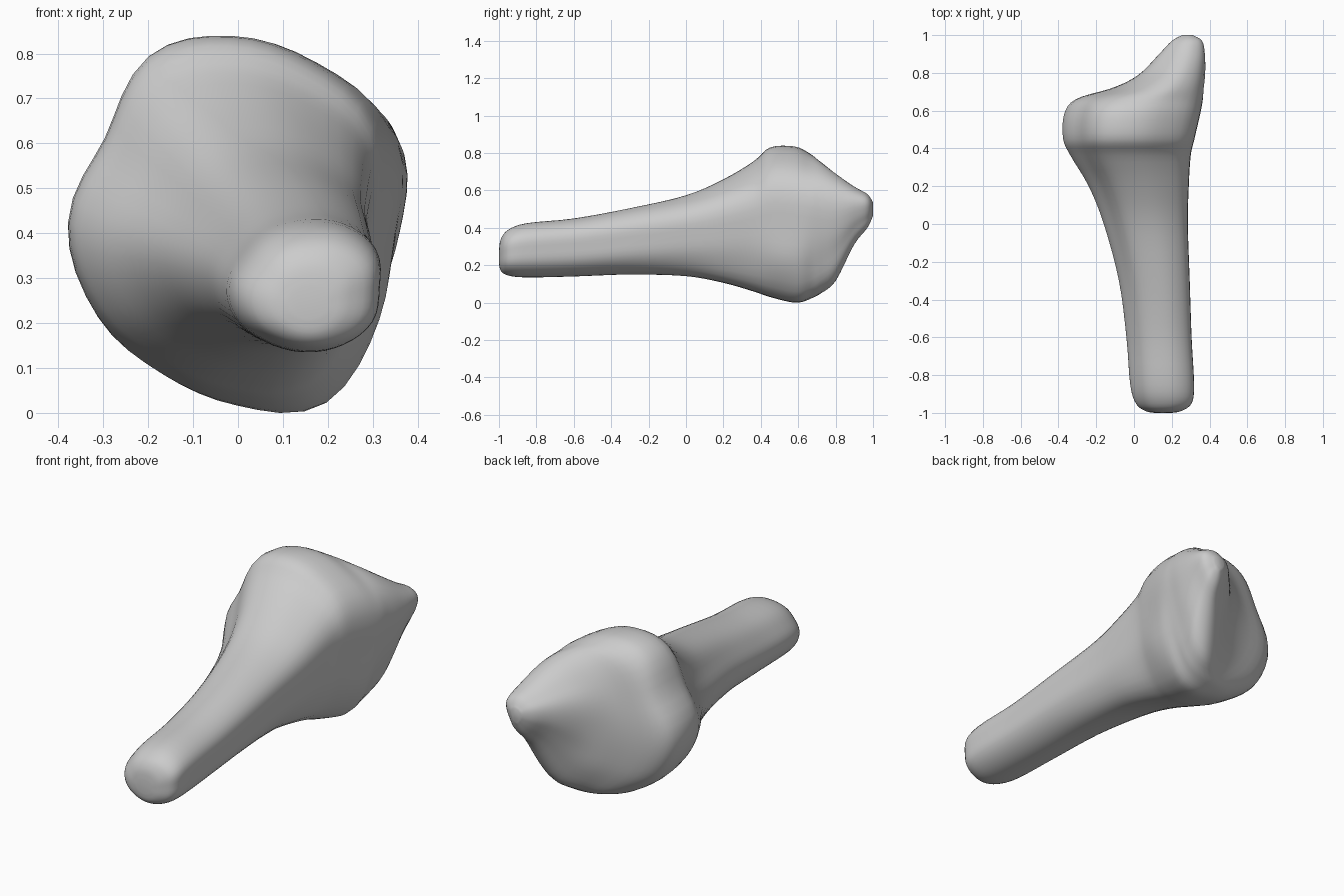
import bpy, bmesh, math
from mathutils import Vector

cube = bpy.data.objects.get("Cube")
if cube:
    bpy.data.objects.remove(cube, do_unlink=True)

SIDES = 48      # points around each ring
STEPS = 4       # rings between two stations

# Cross-section radii, counter-clockwise from +x
SHAFT = (1, 1.1, 1.06, .97, .93, .9, .98, 1, .97, 1, 1.03, 1.05)
HEAD = (.95, 1.07, 1, 1, 1.03, .91, 1.02, .97, .9, .94, 1.07, .97)
TIP = (.97, 1.19, 1.09, .98, .93, .99, .93, .83, .85, 1, .95, .86)

# Stations along the bone: y, x min, x max, z min, z max
STATIONS = (
    (-1, .11, .2, .21, .28),
    (-.99, .06, .25, .17, .34),
    (-.95, .01, .305, .145, .39),
    (-.85, -.02, .318, .135, .425),
    (-.6, -.04, .305, .14, .45),
    (-.3, -.08, .295, .15, .505),
    (0, -.16, .285, .14, .575),
    (.2, -.24, .29, .105, .66),
    (.36, -.335, .3, .06, .755),
    (.45, -.375, .32, .03, .83),
    (.58, -.37, .35, 0, .835),
    (.66, -.31, .365, .015, .8),
    (.72, -.13, .37, .045, .755),
    (.8, .02, .377, .115, .69),
    (.9, .13, .375, .31, .62),
    (.97, .2, .36, .4, .58),
    (1, .255, .31, .465, .535),
)

# Soft dents and humps: centre, radius, offset
PUSHES = (
    (Vector((.32, .5, .2)), .12, Vector((.02, 0, 0))),      # side hump
    (Vector((.05, .76, .38)), .15, Vector((0, -.02, 0))),   # joint hollow
)


def spline(a, b, c, d, t):
    """Smooth curve from b to c."""
    return b + .5 * t * (c - a + t * (2 * a - 5 * b + 4 * c - d + t * (3 * (b - c) + d - a)))


def outline(radii):
    """Closed smooth outline, scaled to fill a unit box."""
    n = len(radii)
    pts = []
    for k in range(SIDES):
        i, t = divmod(k * n / SIDES, 1)
        r = spline(*(radii[(int(i) + j) % n] for j in (-1, 0, 1, 2)), t)
        ang = math.tau * k / SIDES
        pts.append((r * math.cos(ang), r * math.sin(ang)))
    spans = [(min(axis), max(axis)) for axis in zip(*pts)]
    return [Vector([(v - lo) / (hi - lo) for v, (lo, hi) in zip(p, spans)]) for p in pts]


def ramp(v, lo, hi):
    t = min(max((v - lo) / (hi - lo), 0), 1)
    return t * t * (3 - 2 * t)


shaft, head, tip = (outline(r) for r in (SHAFT, HEAD, TIP))
bm = bmesh.new()


def add_ring(y, x0, x1, z0, z1):
    to_head, to_tip = ramp(y, -.5, .45), ramp(y, .6, .82)
    ring = []
    for s, h, t in zip(shaft, head, tip):
        p = s.lerp(h, to_head).lerp(t, to_tip)
        co = Vector((x0 + (x1 - x0) * p.x, y, z0 + (z1 - z0) * p.y))
        shift = Vector()
        for centre, radius, offset in PUSHES:
            shift += offset * math.exp(-((co - centre).length / radius) ** 2)
        ring.append(bm.verts.new(co + shift))
    return ring


# Rings follow the stations smoothly
last = len(STATIONS) - 1
rings = []
for i in range(last):
    near = [STATIONS[min(max(i + j, 0), last)] for j in (-1, 0, 1, 2)]
    for k in range(STEPS):
        rings.append(add_ring(*(spline(*vals, k / STEPS) for vals in zip(*near))))
rings.append(add_ring(*STATIONS[last]))

# Skin between rings and close both ends
for a, b in zip(rings, rings[1:]):
    for k in range(SIDES):
        n = (k + 1) % SIDES
        bm.faces.new((a[k], a[n], b[n], b[k]))
bm.faces.new(rings[0])
bm.faces.new(rings[-1])
bmesh.ops.recalc_face_normals(bm, faces=bm.faces[:])

mesh = bpy.data.meshes.new("bone")
bm.to_mesh(mesh)
bm.free()
bone = bpy.data.objects.new("bone", mesh)
bpy.context.collection.objects.link(bone)

# Plain grey surface
grey = bpy.data.materials.new("plain grey")
grey.use_nodes = True
grey.diffuse_color = (.6, .6, .6, 1)
grey.node_tree.nodes["Principled BSDF"].inputs["Base Color"].default_value = grey.diffuse_color
mesh.materials.append(grey)

# Smooth shading
bpy.ops.object.select_all(action='DESELECT')
bone.select_set(True)
bpy.context.view_layer.objects.active = bone
bpy.ops.object.shade_smooth()
